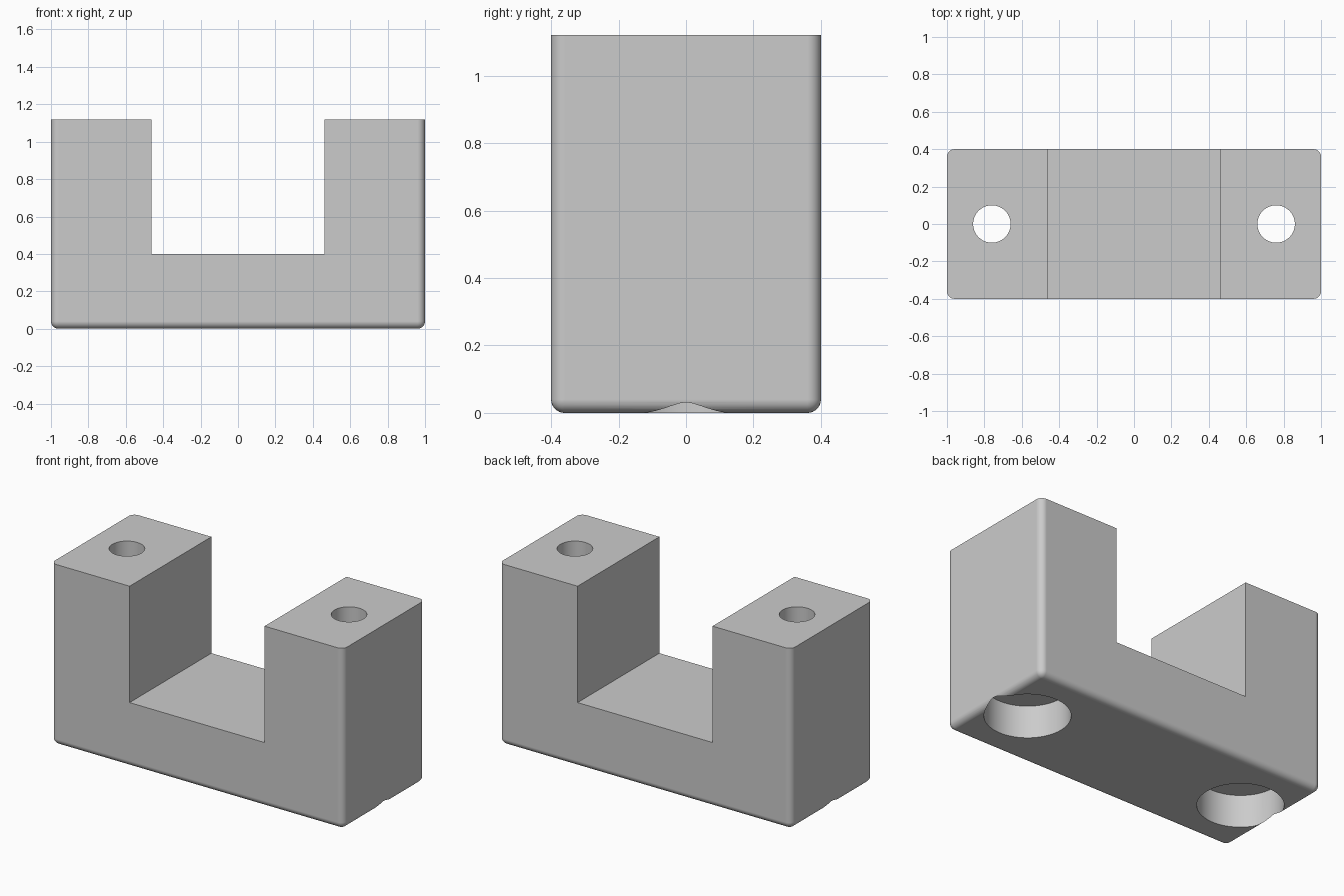
import bpy
import bmesh

if "Cube" in bpy.data.objects:
    bpy.data.objects.remove(bpy.data.objects["Cube"], do_unlink=True)

HALF_X, HALF_Y, HEIGHT = 1.0, 0.4, 1.12
SLOT_X, SLOT_Z = 0.462, 0.4
ROUND = 0.04
HOLE_X, HOLE_R = 0.76, 0.1
BORE_R, BORE_DEPTH = 0.239, 0.2

# Plain grey material
grey = bpy.data.materials.new("plain_grey")
grey.use_nodes = True
colour = (0.6, 0.6, 0.6, 1)
grey.diffuse_color = colour
grey.node_tree.nodes["Principled BSDF"].inputs["Base Color"].default_value = colour

# U-shaped block: profile extruded from front to back
profile = [(-HALF_X, 0), (HALF_X, 0), (HALF_X, HEIGHT), (SLOT_X, HEIGHT),
           (SLOT_X, SLOT_Z), (-SLOT_X, SLOT_Z), (-SLOT_X, HEIGHT), (-HALF_X, HEIGHT)]
bm = bmesh.new()
front = bm.faces.new([bm.verts.new((x, -HALF_Y, z)) for x, z in profile])
extruded = bmesh.ops.extrude_face_region(bm, geom=[front])["geom"]
moved = [v for v in extruded if isinstance(v, bmesh.types.BMVert)]
bmesh.ops.translate(bm, verts=moved, vec=(0, 2 * HALF_Y, 0))
bmesh.ops.recalc_face_normals(bm, faces=bm.faces)


# Round the base outline and the four outer upright corners
def is_rounded(edge):
    a, b = (v.co for v in edge.verts)
    on_base = max(a.z, b.z) < 0.001
    upright = abs(a.x - b.x) < 0.001 and abs(a.y - b.y) < 0.001
    return on_base or (upright and abs(a.x) > HALF_X - 0.001)


bmesh.ops.bevel(bm, geom=[e for e in bm.edges if is_rounded(e)], offset=ROUND,
                segments=8, profile=0.5, affect='EDGES', clamp_overlap=True)
mesh = bpy.data.meshes.new("mounting_block")
bm.to_mesh(mesh)
bm.free()
block = bpy.data.objects.new("mounting_block", mesh)
bpy.context.collection.objects.link(block)
mesh.materials.append(grey)


def drill(x, radius, bottom, top):
    """Cut an upright round hole through the block."""
    bpy.ops.mesh.primitive_cylinder_add(vertices=64, radius=radius, depth=top - bottom,
                                        location=(x, 0, (top + bottom) / 2))
    cutter = bpy.context.object
    cutter.name = "hole_cutter"
    cutter.hide_render = True
    cutter.data.materials.append(grey)
    bpy.ops.object.select_all(action='DESELECT')
    bpy.context.view_layer.objects.active = block
    block.select_set(True)
    mod = block.modifiers.new("hole", 'BOOLEAN')
    mod.operation = 'DIFFERENCE'
    mod.solver = 'EXACT'
    mod.object = cutter
    bpy.ops.object.modifier_apply(modifier=mod.name)
    bpy.data.objects.remove(cutter, do_unlink=True)


# Screw holes with wide counterbores underneath
for side in (-1, 1):
    drill(side * HOLE_X, BORE_R, -0.2, BORE_DEPTH)
    drill(side * HOLE_X, HOLE_R, BORE_DEPTH - 0.1, HEIGHT + 0.2)

# Smooth rounded surfaces, keeping flat faces flat
bpy.ops.object.shade_smooth_by_angle(angle=0.52)
weighted = block.modifiers.new("even_normals", 'WEIGHTED_NORMAL')
weighted.keep_sharp = True
